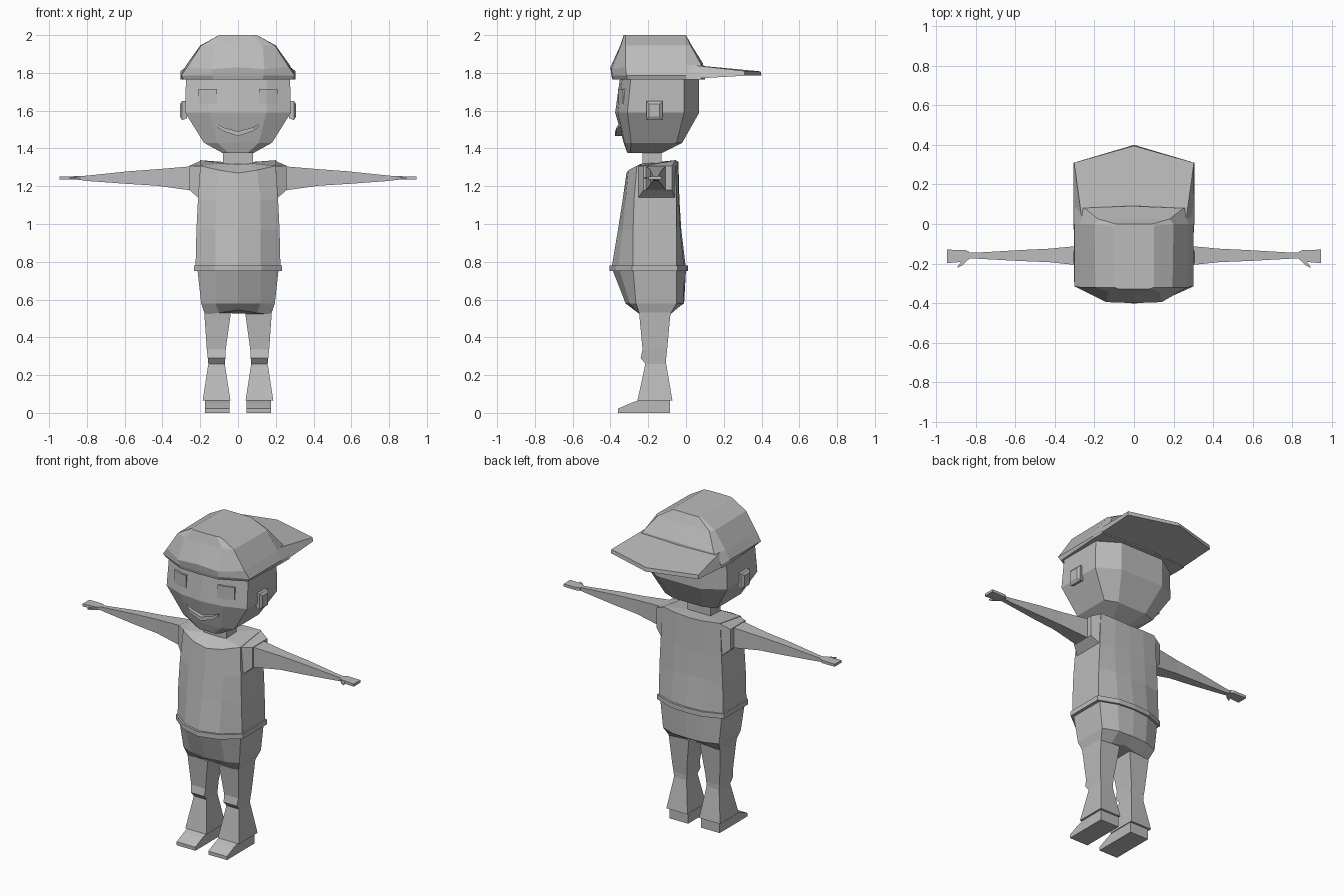
import bpy, bmesh

grey = bpy.data.materials.new("plain grey")
grey.diffuse_color = (0.5, 0.5, 0.5, 1)


def finish(name, bm, mirror=False):
    """Turn a bmesh into a flat shaded object, optionally mirrored across x."""
    bmesh.ops.recalc_face_normals(bm, faces=bm.faces)
    me = bpy.data.meshes.new(name)
    bm.to_mesh(me)
    bm.free()
    me.materials.append(grey)
    ob = bpy.data.objects.new(name, me)
    bpy.context.collection.objects.link(ob)
    if mirror:
        mod = ob.modifiers.new("mirror", 'MIRROR')
        mod.use_mirror_merge = False
    return ob


def loft(name, rings, mirror=False):
    """Skin closed loops of equal length and cap both ends."""
    bm = bmesh.new()
    loops = [[bm.verts.new(p) for p in r] for r in rings]
    n = len(loops[0])
    for a, b in zip(loops, loops[1:]):
        for i in range(n):
            j = (i + 1) % n
            bm.faces.new((a[i], a[j], b[j], b[i]))
    bm.faces.new(loops[0])
    bm.faces.new(loops[-1])
    return finish(name, bm, mirror)


def sym(half):
    """Complete a half loop that runs from the front centre to the back centre."""
    return half + [(-x, y, z) for x, y, z in half[-2:0:-1]]


def flat(z, pts):
    return sym([(x, y, z) for x, y in pts])


def box_z(z, x0, x1, y0, y1):
    return [(x0, y0, z), (x1, y0, z), (x1, y1, z), (x0, y1, z)]


def box_x(x, y0, y1, z0, z1):
    return [(x, y0, z0), (x, y1, z0), (x, y1, z1), (x, y0, z1)]


# Head and neck
loft("head", [
    flat(1.375, [(0, -.31), (.05, -.31), (.08, -.295), (.08, -.14), (.05, -.13), (0, -.13)]),
    flat(1.43, [(0, -.33), (.11, -.325), (.18, -.29), (.18, -.05), (.1, -.02), (0, -.02)]),
    flat(1.59, [(0, -.375), (.15, -.36), (.28, -.31), (.28, -.01), (.15, .07), (0, .07)]),
    flat(1.79, [(0, -.347), (.15, -.335), (.275, -.29), (.275, -.01), (.15, .07), (0, .07)]),
])
loft("neck", [box_z(1.29, -.08, .08, -.23, -.13), box_z(1.39, -.08, .08, -.23, -.13)])

# Ears
loft("ear", [box_x(.27, -.205, -.13, 1.56, 1.65), box_x(.296, -.21, -.125, 1.55, 1.65),
             box_x(.308, -.195, -.14, 1.57, 1.635)], True)

# Eyes: thin plates that follow the front of the face
loft("eye", [[(x, y - d, 1.635), (x, y - d, 1.715), (x, y + .008, 1.715), (x, y + .008, 1.635)]
             for x, y, d in ((.11, -.355, .004), (.15, -.351, .004), (.21, -.33, .004))], True)

# Mouth: one smiling strip
loft("mouth", [[(x, y, z), (x, y, z + t), (x, y + .05, z + t), (x, y + .05, z)]
               for x, y, z, t in ((-.11, -.355, 1.515, .015), (-.08, -.368, 1.492, .02),
                                  (0, -.375, 1.465, .025), (.08, -.368, 1.492, .02),
                                  (.11, -.355, 1.515, .015))])

# Cap crown
loft("cap_crown", [
    flat(1.765, [(0, -.39), (.13, -.385), (.285, -.31), (.305, 0), (.305, .08), (0, .1)]),
    flat(1.785, [(0, -.395), (.135, -.39), (.302, -.315), (.302, 0), (.302, .08), (0, .1)]),
    sym([(0, -.4, 1.83), (.14, -.395, 1.82), (.27, -.32, 1.83), (.275, 0, 1.84),
         (.25, .08, 1.845), (0, .09, 1.85)]),
    flat(1.945, [(0, -.348), (.13, -.345), (.195, -.32), (.2, 0), (.18, .025), (0, .03)]),
    flat(2.0, [(0, -.33), (.08, -.328), (.1, -.32), (.1, -.01), (.09, 0), (0, 0)]),
])
# Cap brim, pointing backwards
loft("cap_brim", [
    sym([(0, 0, 1.767), (.305, 0, 1.767), (.305, .31, 1.785), (0, .4, 1.785)]),
    sym([(0, 0, 1.85), (.26, 0, 1.845), (.303, .31, 1.81), (0, .395, 1.808)]),
])

# Shirt body with shoulders, and its hem
loft("shirt", [
    flat(.76, [(0, -.395), (.12, -.36), (.225, -.28), (.225, -.05), (.11, -.01), (0, 0)]),
    flat(.97, [(0, -.36), (.12, -.335), (.22, -.28), (.22, -.05), (.11, -.03), (0, -.025)]),
    flat(1.13, [(0, -.335), (.12, -.32), (.212, -.275), (.212, -.05), (.11, -.038), (0, -.035)]),
    sym([(0, -.315, 1.27), (.1, -.305, 1.285), (.2, -.26, 1.308), (.2, -.055, 1.338),
         (.1, -.042, 1.33), (0, -.04, 1.325)]),
    sym([(0, -.24, 1.315), (.05, -.24, 1.318), (.08, -.23, 1.32), (.08, -.13, 1.325),
         (.05, -.12, 1.325), (0, -.12, 1.325)]),
])
loft("shirt_hem", [flat(z, [(0, -.405), (.125, -.37), (.233, -.285), (.233, -.045),
                            (.11, .002), (0, .01)]) for z in (.75, .78)])

# Sleeves and arms
loft("sleeve", [
    [(.19, -.265, 1.12), (.19, -.05, 1.12), (.195, -.055, 1.336), (.195, -.255, 1.306)],
    box_x(.257, -.225, -.075, 1.18, 1.308)], True)
loft("arm", [
    box_x(.25, -.212, -.108, 1.178, 1.305), box_x(.43, -.193, -.125, 1.203, 1.29),
    box_x(.58, -.187, -.132, 1.212, 1.279), box_x(.8, -.175, -.145, 1.228, 1.256),
    box_x(.845, -.175, -.145, 1.234, 1.252)], True)
loft("hand", [
    box_x(.835, -.178, -.14, 1.235, 1.253), box_x(.855, -.19, -.131, 1.235, 1.253),
    box_x(.945, -.198, -.13, 1.236, 1.252)], True)
loft("thumb", [
    box_x(.84, -.18, -.16, 1.236, 1.25), box_x(.865, -.207, -.18, 1.237, 1.249),
    box_x(.893, -.222, -.216, 1.239, 1.247)], True)

# Trousers: hips, then one leg with a knee crease, mirrored
loft("trouser_hips", [
    sym([(0, -.27, .545), (.1, -.255, .53), (.175, -.245, .52), (.175, -.085, .52),
         (.1, -.08, .53), (0, -.07, .545)]),
    flat(.58, [(0, -.32), (.12, -.3), (.195, -.265), (.195, -.05), (.1, -.015), (0, -.01)]),
    flat(.76, [(0, -.39), (.12, -.355), (.215, -.28), (.215, -.05), (.11, -.012), (0, 0)]),
])
loft("trouser_leg", [
    box_z(.065, .04, .187, -.257, -.072), box_z(.26, .07, .157, -.215, -.105),
    box_z(.29, .067, .16, -.24, -.105), box_z(.335, .065, .165, -.23, -.1),
    box_z(.55, .035, .18, -.25, -.08)], True)

# Shoes: side profile swept across the foot
shoe = [(-.36, 0), (-.36, .022), (-.29, .053), (-.24, .07), (-.085, .07), (-.085, 0)]
loft("shoe", [[(x, y, z) for y, z in shoe] for x in (.045, .175)], True)
